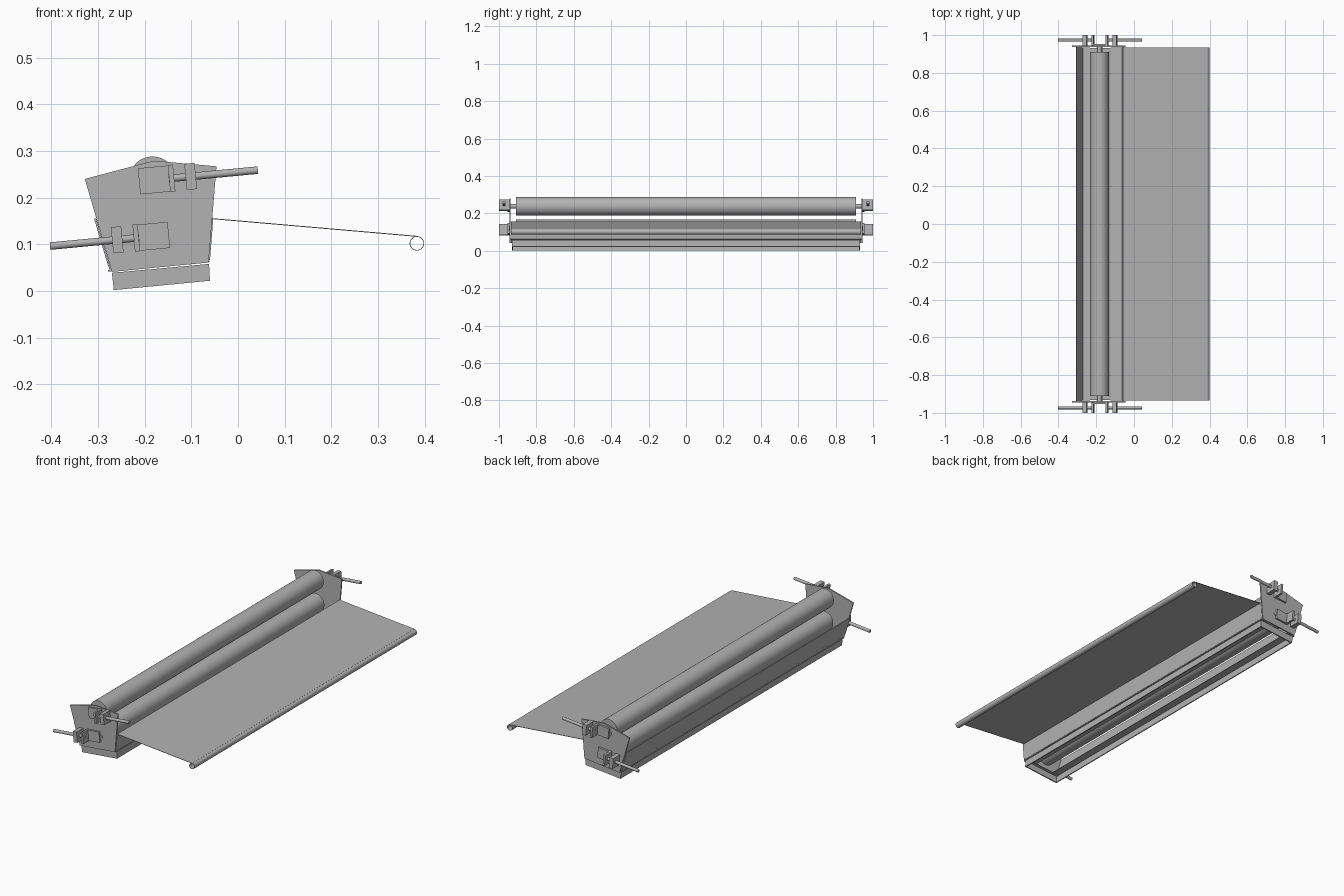
import bpy, bmesh, math
from mathutils import Vector, Matrix

cube = bpy.data.objects.get("Cube")
if cube:
    bpy.data.objects.remove(cube, do_unlink=True)

grey = bpy.data.materials.new("plain grey")
grey.use_nodes = True
grey.diffuse_color = (0.45, 0.45, 0.45, 1)
grey.node_tree.nodes["Principled BSDF"].inputs["Base Color"].default_value = (0.45, 0.45, 0.45, 1)

TILT = math.radians(5.4)
U = Vector((math.cos(TILT), math.sin(TILT)))
V = Vector((-U.y, U.x))


def finish(name, bm, smooth=False):
    bmesh.ops.recalc_face_normals(bm, faces=bm.faces)
    mesh = bpy.data.meshes.new(name)
    bm.to_mesh(mesh)
    bm.free()
    mesh.materials.append(grey)
    ob = bpy.data.objects.new(name, mesh)
    bpy.context.collection.objects.link(ob)
    if smooth:
        bpy.ops.object.select_all(action='DESELECT')
        ob.select_set(True)
        bpy.context.view_layer.objects.active = ob
        bpy.ops.object.shade_smooth_by_angle()
    return ob


def prism(name, pts, y0, y1):
    """Extrude an x-z profile along y."""
    bm = bmesh.new()
    face = bm.faces.new([bm.verts.new((p[0], y0, p[1])) for p in pts])
    res = bmesh.ops.extrude_face_region(bm, geom=[face])
    verts = [g for g in res["geom"] if isinstance(g, bmesh.types.BMVert)]
    bmesh.ops.translate(bm, verts=verts, vec=(0, y1 - y0, 0))
    return finish(name, bm)


def strip(name, a, b, thick, y):
    """Thin sheet spanning a-b in x-z and -y..y in length."""
    a, b = Vector(a), Vector(b)
    d = (b - a).normalized()
    n = Vector((-d.y, d.x)) * thick / 2
    return prism(name, [a - n, b - n, b + n, a + n], -y, y)


def tilted(name, c, u, w, h, y0, y1):
    """Tilted block at offset u along the slope from c."""
    c = Vector(c) + U * u
    pts = [c + U * i * w / 2 + V * j * h / 2 for i, j in ((-1, -1), (1, -1), (1, 1), (-1, 1))]
    return prism(name, pts, y0, y1)


def rod(name, a, b, r, sides=48):
    a, b = Vector(a), Vector(b)
    d = b - a
    m = Matrix.Translation((a + b) / 2) @ d.to_track_quat('Z', 'Y').to_matrix().to_4x4()
    bm = bmesh.new()
    bmesh.ops.create_cone(bm, cap_ends=True, segments=sides, radius1=r, radius2=r,
                          depth=d.length, matrix=m)
    return finish(name, bm, True)


upper, lower = (-0.183, 0.238), (-0.179, 0.117)

# Rollers and their shafts
for label, (x, z) in (("upper", upper), ("lower", lower)):
    rod(label + "_roller", (x, -0.91, z), (x, 0.91, z), 0.05, 64)
    rod(label + "_shaft", (x, -0.95, z), (x, 0.95, z), 0.012, 24)

# End plates
plate = [(-0.328, 0.24), (-0.27, 0.041), (-0.063, 0.061), (-0.046, 0.267), (-0.18, 0.279)]
for side, s in (("front", -1), ("back", 1)):
    prism(side + "_end_plate", plate, s * 0.937, s * 0.944)

# Trough walls and lower turned-in flanges
strip("left_wall", (-0.306, 0.155), (-0.278, 0.06), 0.004, 0.94)
strip("right_wall", (-0.055, 0.155), (-0.062, 0.066), 0.004, 0.94)
strip("left_flange", (-0.278, 0.043), (-0.232, 0.0475), 0.003, 0.935)
strip("right_flange", (-0.125, 0.058), (-0.061, 0.064), 0.003, 0.935)
strip("left_wall_foot", (-0.278, 0.06), (-0.272, 0.042), 0.004, 0.935)

# Tilted open base frame
tl, bl, br, tr = [Vector(p) for p in ((-0.270, 0.039), (-0.266, 0.002), (-0.06, 0.022), (-0.062, 0.058))]
t = U * 0.005
prism("left_base_rail", [tl, bl, bl + t, tl + t], -0.93, 0.93)
prism("right_base_rail", [tr - t, br - t, br, tr], -0.93, 0.93)
for side, s in (("front", -1), ("back", 1)):
    prism(side + "_base_rail", [tl, bl, br, tr], s * 0.925, s * 0.931)
    prism(side + "_base_flange", [tl, tl - V * 0.003, tr - V * 0.003, tr], s * 0.91, s * 0.931)

# Feed sheet with a hollow rolled edge
strip("feed_sheet", (-0.056, 0.155), (0.384, 0.117), 0.002, 0.935)
bm = bmesh.new()
rings = []
for r, y in ((0.0155, -0.935), (0.0155, 0.935), (0.014, 0.935), (0.014, -0.935)):
    rings.append([bm.verts.new((0.383 + r * math.cos(k * math.tau / 32), y,
                                0.102 + r * math.sin(k * math.tau / 32))) for k in range(32)])
for i in range(4):
    p, q = rings[i], rings[(i + 1) % 4]
    for k in range(32):
        j = (k + 1) % 32
        bm.faces.new((p[k], p[j], q[j], q[k]))
finish("rolled_edge", bm, True)

# Adjusters: upper ones point right, lower ones point left
for side, s in (("front", -1), ("back", 1)):
    for label, c, d in (("upper", (-0.178, 0.238), 1), ("lower", (-0.182, 0.117), -1)):
        n = side + "_" + label + "_"
        tilted(n + "slide", c, 0, 0.068, 0.056, s * 0.944, s * 0.954)
        tilted(n + "slide_lug", c, d * 0.036, 0.011, 0.058, s * 0.944, s)
        tilted(n + "fixed_lug", c, d * 0.077, 0.022, 0.056, s * 0.944, s)
        a = Vector(c) + U * d * 0.03
        b = Vector(c) + U * d * 0.2215
        rod(n + "screw", (a.x, s * 0.973, a.y), (b.x, s * 0.973, b.y), 0.008, 16)
        e = Vector(c) - U * d * 0.034
        rod(n + "slot_end", (e.x, s * 0.94, e.y), (e.x, s * 0.947, e.y), 0.011, 24)
